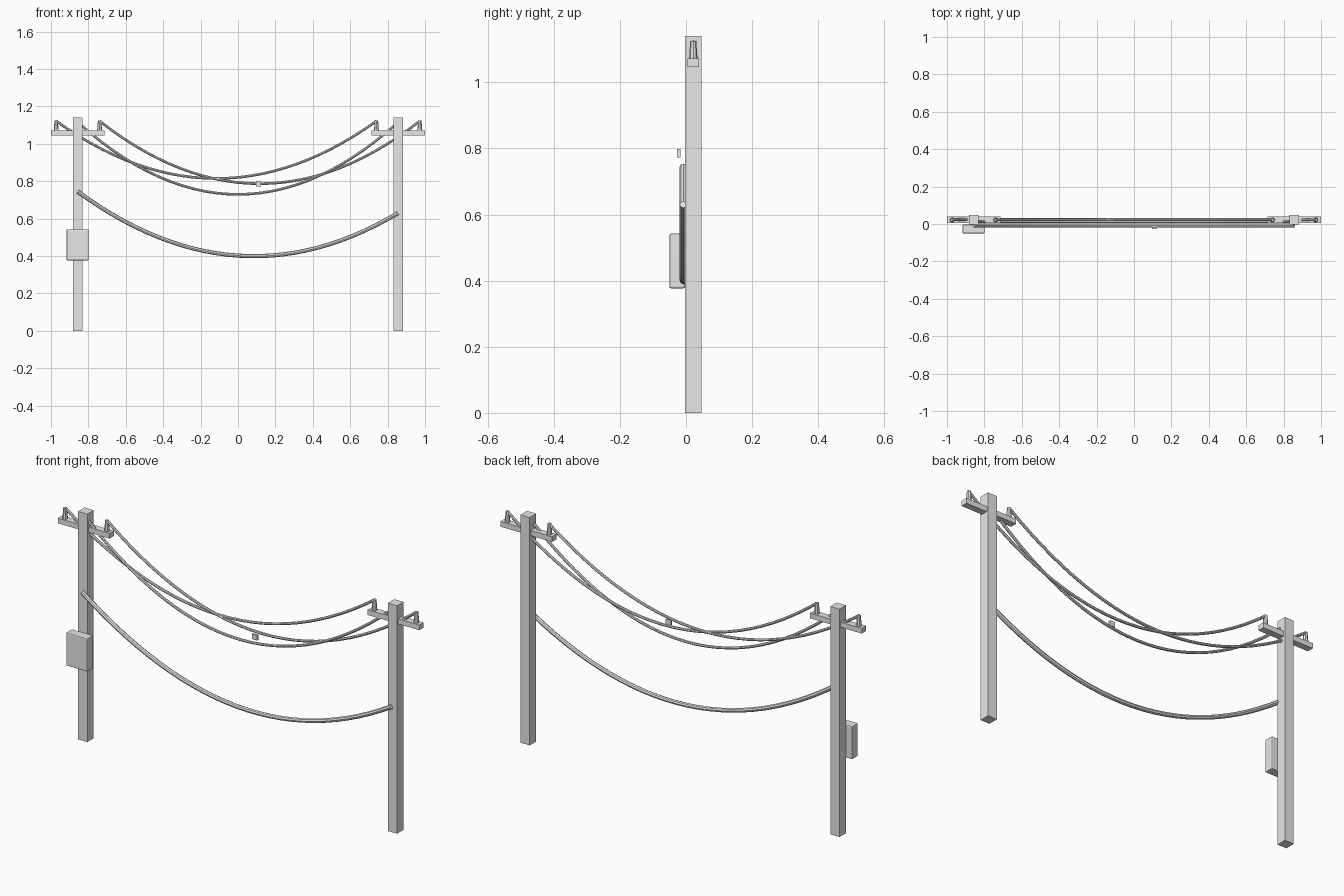
import bpy

cube = bpy.data.objects.get("Cube")
if cube:
    bpy.data.objects.remove(cube)

grey = bpy.data.materials.new("light_grey")
grey.use_nodes = True
grey.diffuse_color = (0.8, 0.8, 0.8, 1)
grey.node_tree.nodes["Principled BSDF"].inputs["Base Color"].default_value = (0.8, 0.8, 0.8, 1)

Y = 0.022  # centre line of the poles


def finish(obj, name):
    obj.name = name
    obj.data.materials.clear()
    obj.data.materials.append(grey)
    return obj


def box(name, centre, size, bevel=0):
    bpy.ops.mesh.primitive_cube_add(size=1, location=centre)
    obj = finish(bpy.context.object, name)
    obj.scale = size
    bpy.ops.object.transform_apply(location=False, rotation=False, scale=True)
    if bevel:
        mod = obj.modifiers.new("Bevel", "BEVEL")
        mod.width = bevel
        mod.segments = 2
    return obj


def hanging_cable(name, start, end, sag, radius, y, steps=28):
    """Tube that hangs in a parabola between two (x, z) points."""
    data = bpy.data.curves.new(name, "CURVE")
    data.dimensions = "3D"
    data.bevel_depth = radius
    data.bevel_resolution = 2
    data.use_fill_caps = True
    spline = data.splines.new("POLY")
    spline.use_smooth = False
    spline.points.add(steps)
    for i, point in enumerate(spline.points):
        t = i / steps
        x = start[0] + (end[0] - start[0]) * t
        z = start[1] + (end[1] - start[1]) * t - 4 * sag * t * (1 - t)
        point.co = (x, y, z, 1)
    obj = bpy.data.objects.new(name, data)
    bpy.context.collection.objects.link(obj)
    bpy.ops.object.select_all(action="DESELECT")
    obj.select_set(True)
    bpy.context.view_layer.objects.active = obj
    bpy.ops.object.convert(target="MESH")
    finish(bpy.context.object, name)


# Poles with crossarms and insulator pegs
for side, sign in (("left", 1), ("right", -1)):
    x = sign * 0.857
    box(side + "_pole", (x, Y, 0.57), (0.051, 0.051, 1.14))
    box(side + "_crossarm", (x, Y, 1.059), (0.286, 0.034, 0.026))
    for place, px in (("outer", 0.972), ("inner", 0.74)):
        bpy.ops.mesh.primitive_cone_add(vertices=8, radius1=0.013, radius2=0.009,
                                        depth=0.055, location=(sign * px, Y, 1.0975))
        finish(bpy.context.object, f"{side}_{place}_insulator")

# Three power lines: two cross over, one joins the pole tops
hanging_cable("rear_wire", (-0.972, 1.122), (0.74, 1.122), 0.307, 0.007, Y + 0.002)
hanging_cable("front_wire", (-0.74, 1.122), (0.972, 1.122), 0.335, 0.007, Y)
hanging_cable("middle_wire", (-0.85, 1.11), (0.85, 1.11), 0.38, 0.007, 0.012)

# Thick lower cable on the front of the poles
hanging_cable("lower_cable", (-0.857, 0.745), (0.855, 0.63), 0.285, 0.011, -0.008)

# Meter box and small tag
box("meter_box", (-0.858, -0.0265, 0.46), (0.118, 0.047, 0.166), 0.005)
box("wire_tag", (0.11, -0.022, 0.785), (0.028, 0.01, 0.026))
